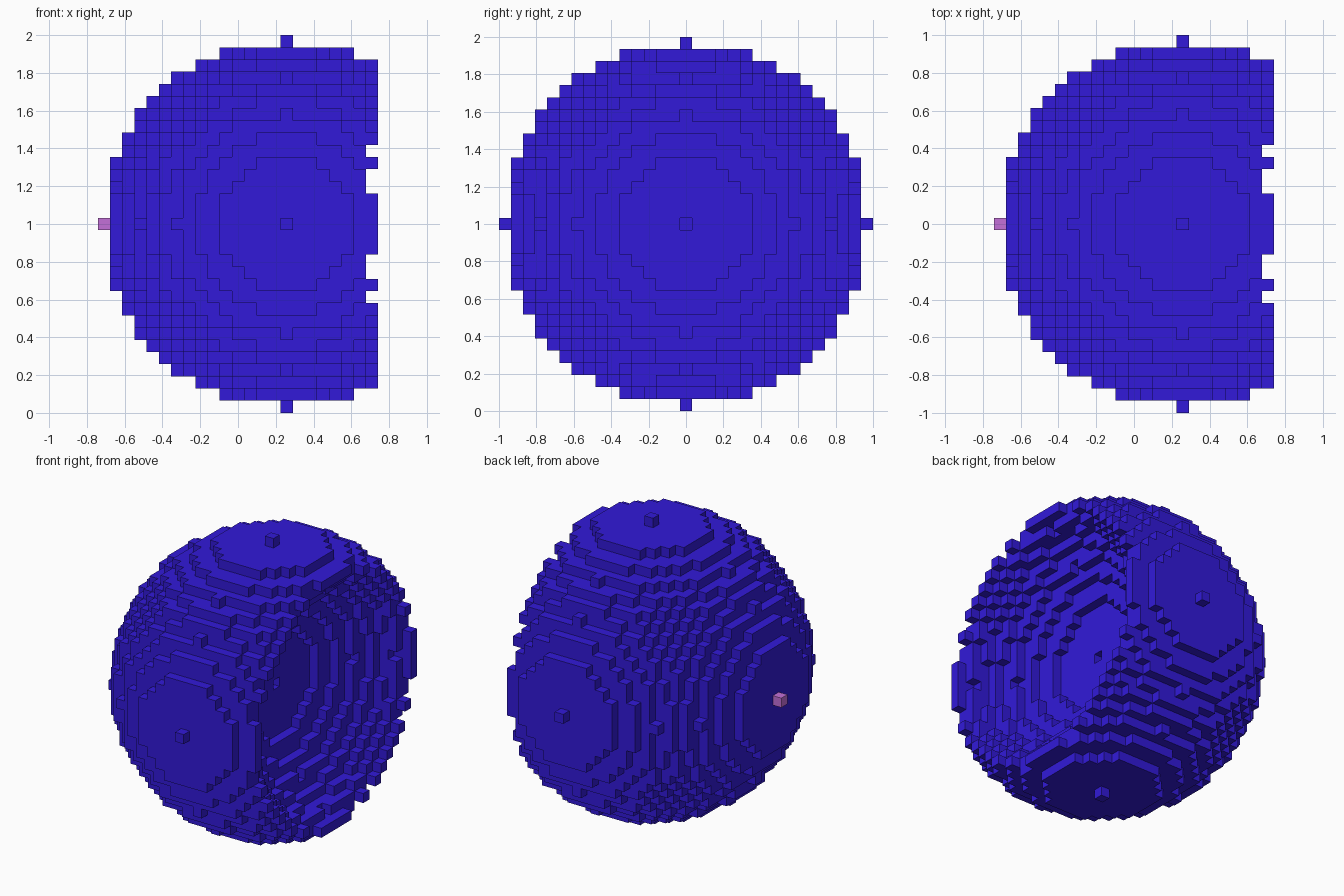
import bpy
import bmesh
from mathutils import Vector

if "Cube" in bpy.data.objects:
    bpy.data.objects.remove(bpy.data.objects["Cube"])

RADIUS = 15                     # ball radius in blocks
SIZE = 2 / (2 * RADIUS + 1)     # edge length of one block
ORIGIN = Vector((4 * SIZE, 0, 1))


def make_material(name, rgb):
    mat = bpy.data.materials.new(name)
    mat.diffuse_color = (*rgb, 1)
    mat.use_nodes = True
    mat.node_tree.nodes["Principled BSDF"].inputs["Base Color"].default_value = mat.diffuse_color
    return mat


def in_ball(cell, centre_x):
    x, y, z = cell
    return (x - centre_x) ** 2 + y * y + z * z <= RADIUS ** 2


def build_blocks(name, cells, solid, mat):
    """Mesh the outward block faces of cells that do not touch another solid block."""
    bm = bmesh.new()
    verts = {}

    def corner(p):
        key = tuple(round(2 * c) for c in p)
        if key not in verts:
            verts[key] = bm.verts.new(ORIGIN + p * SIZE)
        return verts[key]

    for cell in sorted(cells):
        for axis in range(3):
            for sign in (-1, 1):
                n = Vector((0, 0, 0))
                n[axis] = sign
                if tuple(int(c + d) for c, d in zip(cell, n)) in solid:
                    continue
                u = Vector((0, 0, 0))
                u[(axis + 1) % 3] = 1
                v = n.cross(u)
                mid = Vector(cell) + n / 2
                bm.faces.new([corner(mid + (a * u + b * v) / 2)
                              for a, b in ((-1, -1), (1, -1), (1, 1), (-1, 1))])
    mesh = bpy.data.meshes.new(name)
    bm.to_mesh(mesh)
    bm.free()
    mesh.materials.append(mat)
    obj = bpy.data.objects.new(name, mesh)
    bpy.context.collection.objects.link(obj)
    return obj


blue = make_material("vivid blue", (0.032, 0.010, 0.694))
pink = make_material("orchid pink", (0.55, 0.162, 0.694))

# Block ball with an equal ball scooped out of its right side
span = range(-RADIUS, RADIUS + 1)
solid = {(x, y, z) for x in span for y in span for z in span
         if in_ball((x, y, z), 0) and not in_ball((x, y, z), RADIUS)}
tip = {(-RADIUS, 0, 0)}

build_blocks("hollowed_ball", solid - tip, solid, blue)
# Single pink block on the left pole
build_blocks("left_tip", tip, solid, pink)
